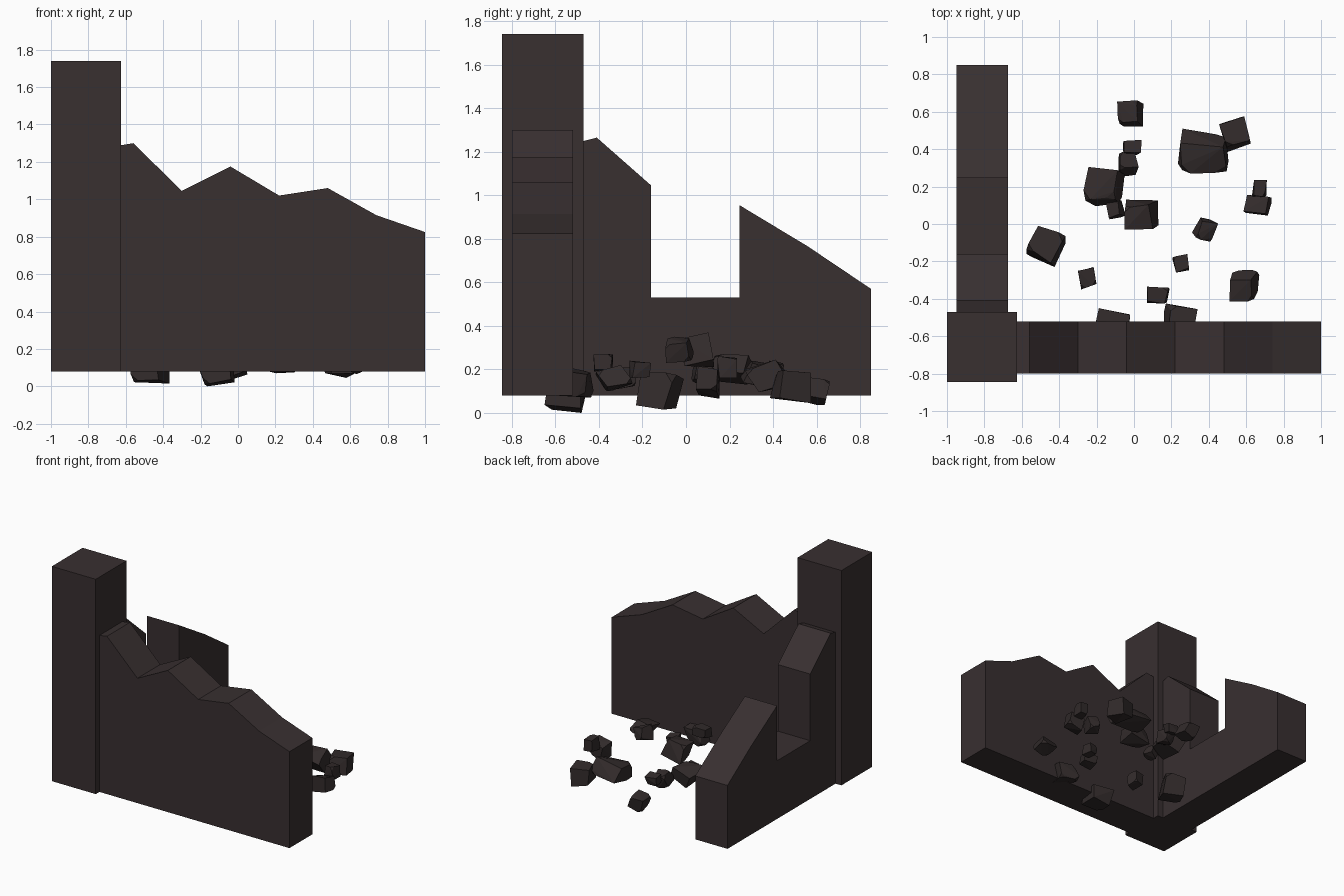
import bpy
import bmesh
import random
from math import radians
from mathutils import Vector, Euler

default_cube = bpy.data.objects.get("Cube")
if default_cube:
    bpy.data.objects.remove(default_cube, do_unlink=True)

BASE = 0.08  # underside of the masonry


def make_material(name, rgb):
    mat = bpy.data.materials.new(name)
    mat.use_nodes = True
    colour = (*rgb, 1.0)
    mat.diffuse_color = colour
    shader = next(n for n in mat.node_tree.nodes if n.type == 'BSDF_PRINCIPLED')
    shader.inputs["Base Color"].default_value = colour
    return mat


wall_stone = make_material("dark wall stone", (0.040, 0.029, 0.030))
rubble_stone = make_material("darker rubble stone", (0.032, 0.024, 0.024))


def add_object(name, bm, mat):
    bmesh.ops.recalc_face_normals(bm, faces=bm.faces[:])
    mesh = bpy.data.meshes.new(name)
    bm.to_mesh(mesh)
    bm.free()
    mesh.materials.append(mat)
    obj = bpy.data.objects.new(name, mesh)
    bpy.context.collection.objects.link(obj)
    return obj


def add_wall(name, top_line, low, high, along_x):
    """Extrude a broken wall silhouette between two thickness limits."""
    outline = [(top_line[0][0], BASE)] + top_line + [(top_line[-1][0], BASE)]
    bm = bmesh.new()
    verts = [bm.verts.new((u, low, z) if along_x else (low, u, z)) for u, z in outline]
    face = bm.faces.new(verts)
    extruded = bmesh.ops.extrude_face_region(bm, geom=[face])
    depth = high - low
    move = Vector((0, depth, 0)) if along_x else Vector((depth, 0, 0))
    moved = [v for v in extruded["geom"] if isinstance(v, bmesh.types.BMVert)]
    bmesh.ops.translate(bm, verts=moved, vec=move)
    return add_object(name, bm, wall_stone)


def add_rock(name, centre, size, rng):
    """Chipped block: jittered cube with cut corners, fitted to a given size."""
    turn = Euler([radians(rng.uniform(-22, 22)) for _ in range(3)])
    bm = bmesh.new()
    for sx in (-1, 1):
        for sy in (-1, 1):
            for sz in (-1, 1):
                corner = Vector([s * rng.uniform(0.75, 1.1) for s in (sx, sy, sz)])
                if rng.random() < 0.3:
                    # chipped corner becomes a small facet
                    for axis in range(3):
                        chip = corner.copy()
                        chip[axis] *= 0.5
                        bm.verts.new(turn.to_matrix() @ chip)
                else:
                    bm.verts.new(turn.to_matrix() @ corner)
    hull = bmesh.ops.convex_hull(bm, input=bm.verts[:])
    spare = {v for v in hull["geom_interior"] + hull["geom_unused"]
             if isinstance(v, bmesh.types.BMVert)}
    bmesh.ops.delete(bm, geom=list(spare), context='VERTS')
    bmesh.ops.dissolve_limit(bm, angle_limit=radians(8),
                             verts=bm.verts[:], edges=bm.edges[:])
    # fit to the wanted bounds
    for axis in range(3):
        values = [v.co[axis] for v in bm.verts]
        low, span = min(values), max(values) - min(values)
        for v in bm.verts:
            v.co[axis] = centre[axis] + ((v.co[axis] - low) / span - 0.5) * size[axis]
    return add_object(name, bm, rubble_stone)


# Corner pillar
add_wall("corner_pillar", [(-1, 1.74), (-0.625, 1.74)], -0.845, -0.47, True)

# Front wall with a jagged broken top
add_wall("front_wall", [
    (-0.8, 1.26), (-0.56, 1.3), (-0.3, 1.045), (-0.04, 1.175),
    (0.22, 1.02), (0.48, 1.06), (0.74, 0.915), (1, 0.825),
], -0.8, -0.52, True)

# Side wall with a window gap
add_wall("side_wall", [
    (-0.66, 1.2), (-0.41, 1.265), (-0.16, 1.045), (-0.16, 0.53),
    (0.245, 0.53), (0.245, 0.955), (0.56, 0.765), (0.85, 0.57),
], -0.95, -0.675, False)

# Scattered rubble: centre x, y, z and size x, y, z
rubble = [
    (-.02, .59, .1, .14, .14, .13),
    (-.01, .41, .2, .1, .08, .08),
    (-.03, .32, .18, .11, .14, .12),
    (-.16, .2, .2, .22, .21, .14),
    (-.1, .08, .18, .1, .11, .1),
    (.04, .05, .29, .18, .16, .16),
    (.37, .39, .17, .27, .24, .15),
    (.54, .48, .12, .17, .19, .15),
    (.67, .19, .21, .08, .09, .1),
    (.66, .1, .14, .15, .11, .15),
    (.38, -.03, .29, .14, .13, .12),
    (.25, -.21, .2, .09, .1, .08),
    (-.47, -.12, .1, .21, .22, .17),
    (-.25, -.29, .16, .1, .12, .1),
    (.13, -.38, .23, .12, .09, .08),
    (.59, -.33, .16, .16, .17, .12),
    (-.12, -.55, .07, .2, .2, .14),
    (.25, -.51, .14, .18, .17, .14),
]
rng = random.Random(7)
for i, row in enumerate(rubble, 1):
    add_rock(f"rubble_rock_{i}", row[:3], row[3:], rng)
